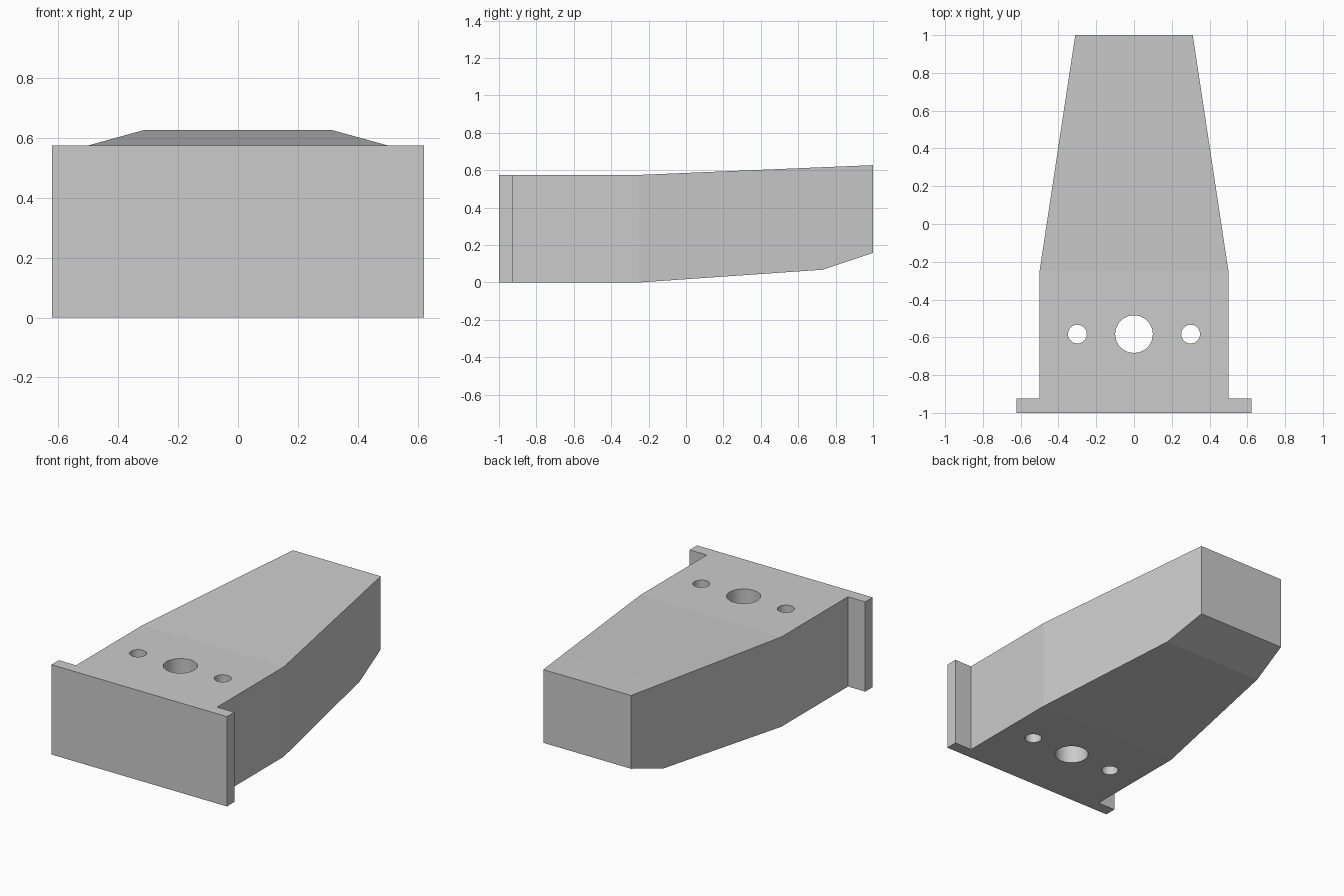
import bpy
import bmesh

cube = bpy.data.objects.get("Cube")
if cube:
    bpy.data.objects.remove(cube, do_unlink=True)

# Single plain grey
grey = bpy.data.materials.new("plain grey")
grey.use_nodes = True
color = (0.6, 0.6, 0.6, 1)
grey.diffuse_color = color
grey.node_tree.nodes["Principled BSDF"].inputs["Base Color"].default_value = color


def loft(name, sections):
    """Join rectangular sections (y, half width, bottom, top) into a closed solid."""
    bm = bmesh.new()
    rings = [[bm.verts.new((x, y, z)) for x, z in
              ((-w, low), (w, low), (w, high), (-w, high))]
             for y, w, low, high in sections]
    for a, b in zip(rings, rings[1:]):
        for i in range(4):
            j = (i + 1) % 4
            bm.faces.new((a[i], a[j], b[j], b[i]))
    bm.faces.new(rings[0])
    bm.faces.new(rings[-1])
    bmesh.ops.recalc_face_normals(bm, faces=bm.faces)
    mesh = bpy.data.meshes.new(name)
    bm.to_mesh(mesh)
    bm.free()
    mesh.materials.append(grey)
    obj = bpy.data.objects.new(name, mesh)
    bpy.context.collection.objects.link(obj)
    return obj


def drill(obj, x, y, radius, sides):
    """Cut a vertical through hole."""
    bpy.ops.mesh.primitive_cylinder_add(vertices=sides, radius=radius, depth=2,
                                        location=(x, y, 0.3))
    cutter = bpy.context.object
    cutter.name = "hole_cutter"
    cutter.hide_render = True
    cutter.data.materials.append(grey)
    mod = obj.modifiers.new("hole", "BOOLEAN")
    mod.operation = "DIFFERENCE"
    mod.solver = "EXACT"
    mod.object = cutter
    bpy.context.view_layer.objects.active = obj
    bpy.ops.object.modifier_apply(modifier=mod.name)
    bpy.data.objects.remove(cutter, do_unlink=True)


STEP = -0.925   # where the flange meets the body
HEIGHT = 0.575

# Wide plate across the front
loft("front_flange", [(-1, 0.622, 0, HEIGHT), (STEP, 0.622, 0, HEIGHT)])

# Straight block that tapers and rises towards the back
body = loft("tapered_body", [
    (STEP, 0.5, 0, HEIGHT),
    (-0.25, 0.5, 0, HEIGHT),
    (0.73, 0.352, 0.068, 0.616),
    (1, 0.311, 0.158, 0.627),
])

# Large centre hole with a small one on each side
drill(body, 0, -0.583, 0.1, 20)
for side in (-1, 1):
    drill(body, side * 0.3, -0.583, 0.05, 20)

# Smooth hole walls, sharp block edges
bpy.ops.object.select_all(action="DESELECT")
body.select_set(True)
bpy.context.view_layer.objects.active = body
bpy.ops.object.shade_smooth_by_angle(angle=0.35)
# Keep the large planar faces flat
for face in body.data.polygons:
    c = face.center
    inside_hole = abs(face.normal.z) < 0.1 and abs(c.x) < 0.4 and -0.7 < c.y < -0.4
    face.use_smooth = inside_hole
